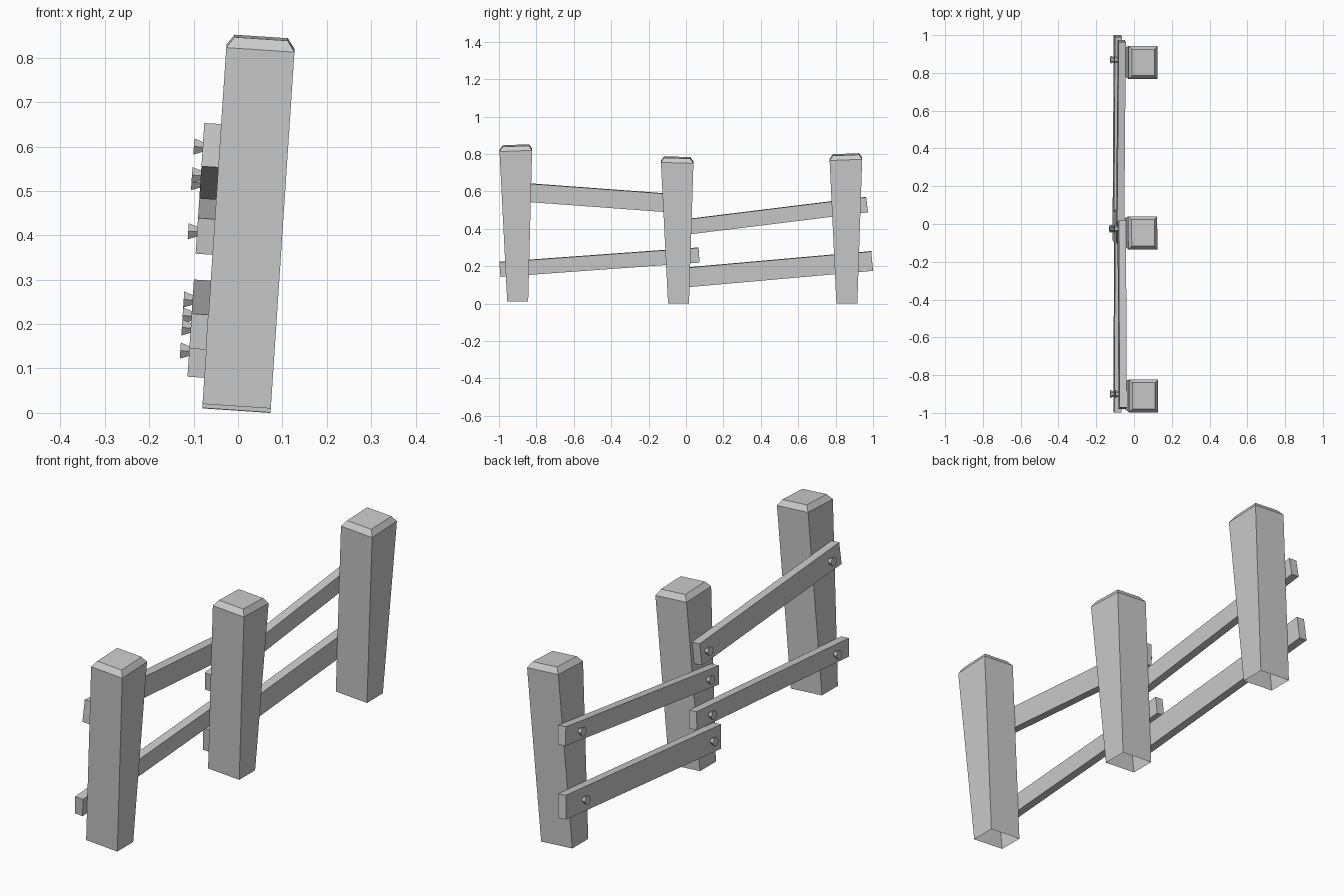
import bpy, bmesh, math
from mathutils import Matrix

if "Cube" in bpy.data.objects:
    bpy.data.objects.remove(bpy.data.objects["Cube"])

# whole fence leans slightly toward +x
LEAN = Matrix.Translation((-0.004, 0, 0)) @ Matrix.Rotation(math.radians(3.8), 4, 'Y')
HX = 0.077          # half depth of a post
RAIL_T = 0.038      # rail thickness


def finish(name, bm):
    bmesh.ops.recalc_face_normals(bm, faces=bm.faces)
    bmesh.ops.transform(bm, matrix=LEAN, verts=bm.verts)
    mesh = bpy.data.meshes.new(name)
    bm.to_mesh(mesh)
    bm.free()
    bpy.context.collection.objects.link(bpy.data.objects.new(name, mesh))


def post(name, y0, y1, z0, z1, slope):
    """Tapered post with bevelled cap and open underside."""
    bm = bmesh.new()
    rings = []
    for y, hx, hy, z, s in ((y0, HX, 0.056, z0, 0),
                            (y1, HX, 0.087, z1 - 0.024, slope),
                            (y1, HX - 0.017, 0.070, z1, slope)):
        rings.append([bm.verts.new((a * hx, y + b * hy, z + s * b * hy))
                      for a, b in ((-1, -1), (1, -1), (1, 1), (-1, 1))])
    for lo, hi in zip(rings, rings[1:]):
        for i in range(4):
            j = (i + 1) % 4
            bm.faces.new((lo[i], lo[j], hi[j], hi[i]))
    bm.faces.new(rings[-1])
    finish(name, bm)


def rail(name, ya, za, yb, zb, height):
    """Plank between two centre points on the -x side of the posts."""
    bm = bmesh.new()
    m = (Matrix.Translation((-HX - RAIL_T / 2, (ya + yb) / 2, (za + zb) / 2))
         @ Matrix.Rotation(math.atan2(zb - za, yb - ya), 4, 'X')
         @ Matrix.Diagonal((RAIL_T, math.hypot(yb - ya, zb - za), height, 1)))
    bmesh.ops.create_cube(bm, size=1, matrix=m)
    finish(name, bm)


def bolt(name, y, z):
    """Flared six-sided bolt head."""
    bm = bmesh.new()
    m = Matrix.Translation((-0.124, y, z)) @ Matrix.Rotation(-math.pi / 2, 4, 'Y')
    bmesh.ops.create_cone(bm, cap_ends=True, segments=6, radius1=0.012,
                          radius2=0.021, depth=0.022, matrix=m)
    finish(name, bm)


# posts
post("post_near", -0.900, -0.910, 0.015, 0.847, 0.04)
post("post_middle", -0.040, -0.047, 0.006, 0.783, -0.03)
post("post_far", 0.860, 0.855, 0.005, 0.799, 0.04)

# rails, each with a bolt at the post on either end
rails = {
    "upper_rail_near": (-0.975, 0.598, 0.015, 0.525, 0.098, -0.90, -0.025),
    "lower_rail_near": (-0.995, 0.177, 0.070, 0.254, 0.079, -0.90, -0.025),
    "upper_rail_far": (-0.100, 0.392, 0.968, 0.524, 0.081, -0.025, 0.87),
    "lower_rail_far": (-0.090, 0.126, 0.995, 0.222, 0.104, -0.025, 0.87),
}
for name, (ya, za, yb, zb, h, *bolts) in rails.items():
    rail(name, ya, za, yb, zb, h)
    for k, y in enumerate(bolts):
        bolt(f"{name}_bolt_{k + 1}", y, za + (zb - za) * (y - ya) / (yb - ya))
